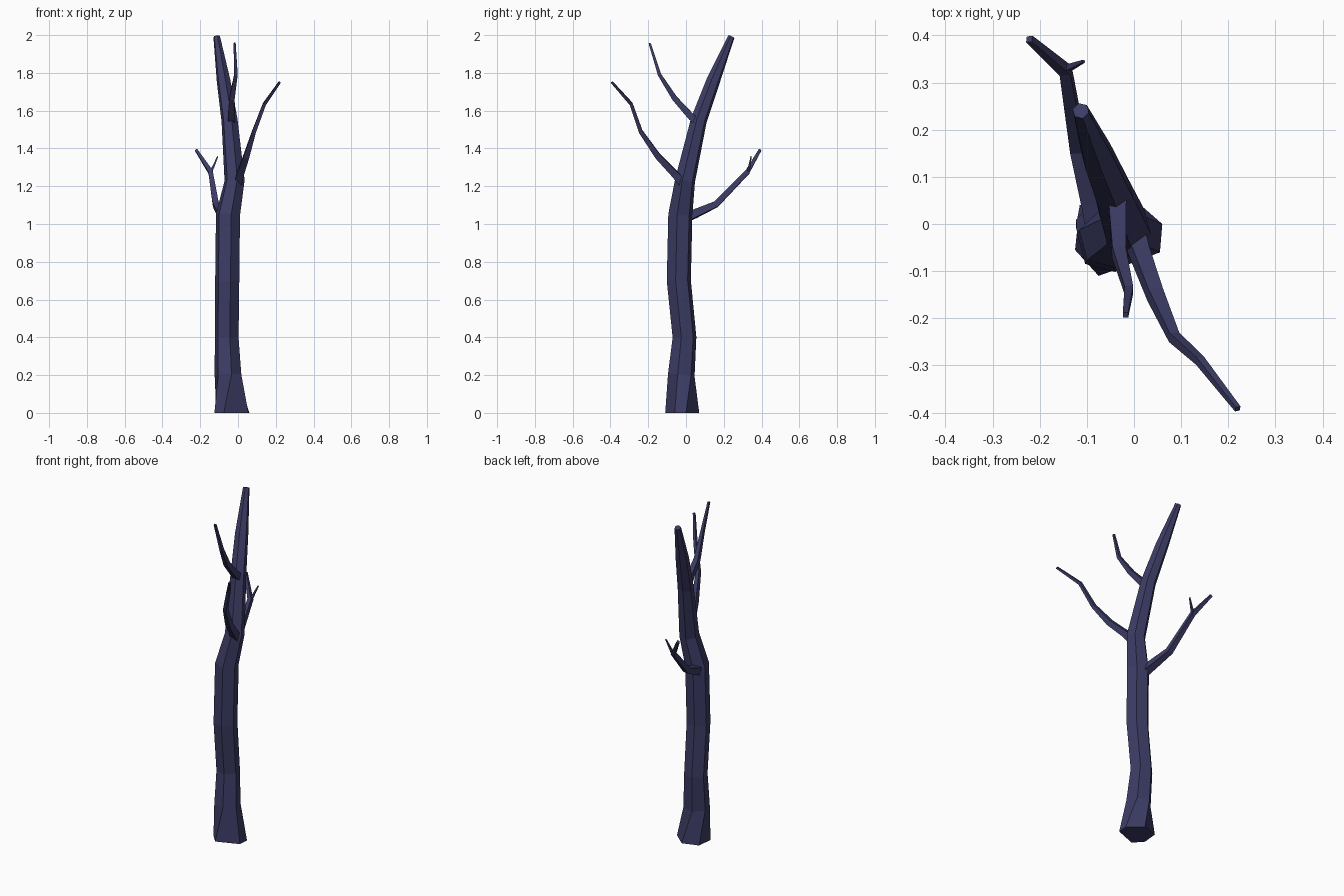
import bpy, bmesh
from math import cos, sin, tau, radians
from mathutils import Vector

bark = bpy.data.materials.new("bark")
bark.diffuse_color = (0.045, 0.045, 0.13, 1)


def limb(name, path, sides, phase=0, base=None):
    """Faceted tapering tube through (x, y, z, radius) points; base is an optional first ring."""
    bm = bmesh.new()
    pts = [Vector(p[:3]) for p in path]
    rings = [[bm.verts.new(v) for v in base]] if base else []
    for i, p in enumerate(pts):
        d = pts[min(i + 1, len(pts) - 1)] - pts[max(i - 1, 0)]
        rot = Vector((0, 0, 1)).rotation_difference(d)
        ring = []
        for k in range(sides):
            a = radians(phase) + tau * k / sides
            ring.append(bm.verts.new(p + rot @ Vector((cos(a), sin(a), 0)) * path[i][3]))
        rings.append(ring)
    for a, b in zip(rings, rings[1:]):
        for k in range(sides):
            n = (k + 1) % sides
            bm.faces.new((a[k], a[n], b[n], b[k]))
    bm.faces.new(rings[0][::-1])
    bm.faces.new(rings[-1])
    bmesh.ops.recalc_face_normals(bm, faces=bm.faces)
    me = bpy.data.meshes.new(name)
    bm.to_mesh(me)
    bm.free()
    me.materials.append(bark)
    ob = bpy.data.objects.new(name, me)
    bpy.context.collection.objects.link(ob)
    return ob


# Trunk with an irregular flared foot
foot = [(-0.075, -0.11, 0), (0.055, -0.06, 0), (0.06, 0, 0),
        (-0.02, 0.07, 0), (-0.115, 0.04, 0), (-0.125, -0.055, 0)]
limb("trunk", [(-0.053, -0.025, 0.2, 0.073), (-0.06, -0.008, 0.4, 0.065),
               (-0.057, -0.038, 0.7, 0.066), (-0.053, -0.03, 1.05, 0.066),
               (-0.018, -0.005, 1.23, 0.055), (-0.045, 0.068, 1.55, 0.044),
               (-0.077, 0.145, 1.76, 0.037), (-0.113, 0.24, 1.992, 0.018)],
     6, -75, foot)

# Side branches
limb("front_branch", [(0.0, -0.02, 1.22, 0.03), (0.012, -0.06, 1.265, 0.026),
                      (0.045, -0.15, 1.36, 0.022), (0.085, -0.24, 1.49, 0.015),
                      (0.14, -0.29, 1.635, 0.012), (0.22, -0.392, 1.75, 0.008)], 4, 45)
limb("back_branch", [(-0.075, 0.0, 1.035, 0.034), (-0.088, 0.05, 1.055, 0.03),
                     (-0.118, 0.16, 1.105, 0.023), (-0.145, 0.325, 1.275, 0.017),
                     (-0.222, 0.392, 1.392, 0.01)], 4, 45)
limb("upper_branch", [(-0.035, 0.06, 1.54, 0.028), (-0.035, 0.03, 1.565, 0.026),
                      (-0.032, -0.06, 1.665, 0.02), (-0.011, -0.14, 1.79, 0.013),
                      (-0.018, -0.193, 1.958, 0.008)], 4, 45)

# Small twig on the back branch
limb("twig", [(-0.147, 0.328, 1.27, 0.011), (-0.13, 0.335, 1.305, 0.008),
              (-0.107, 0.345, 1.358, 0.004)], 4, 45)
